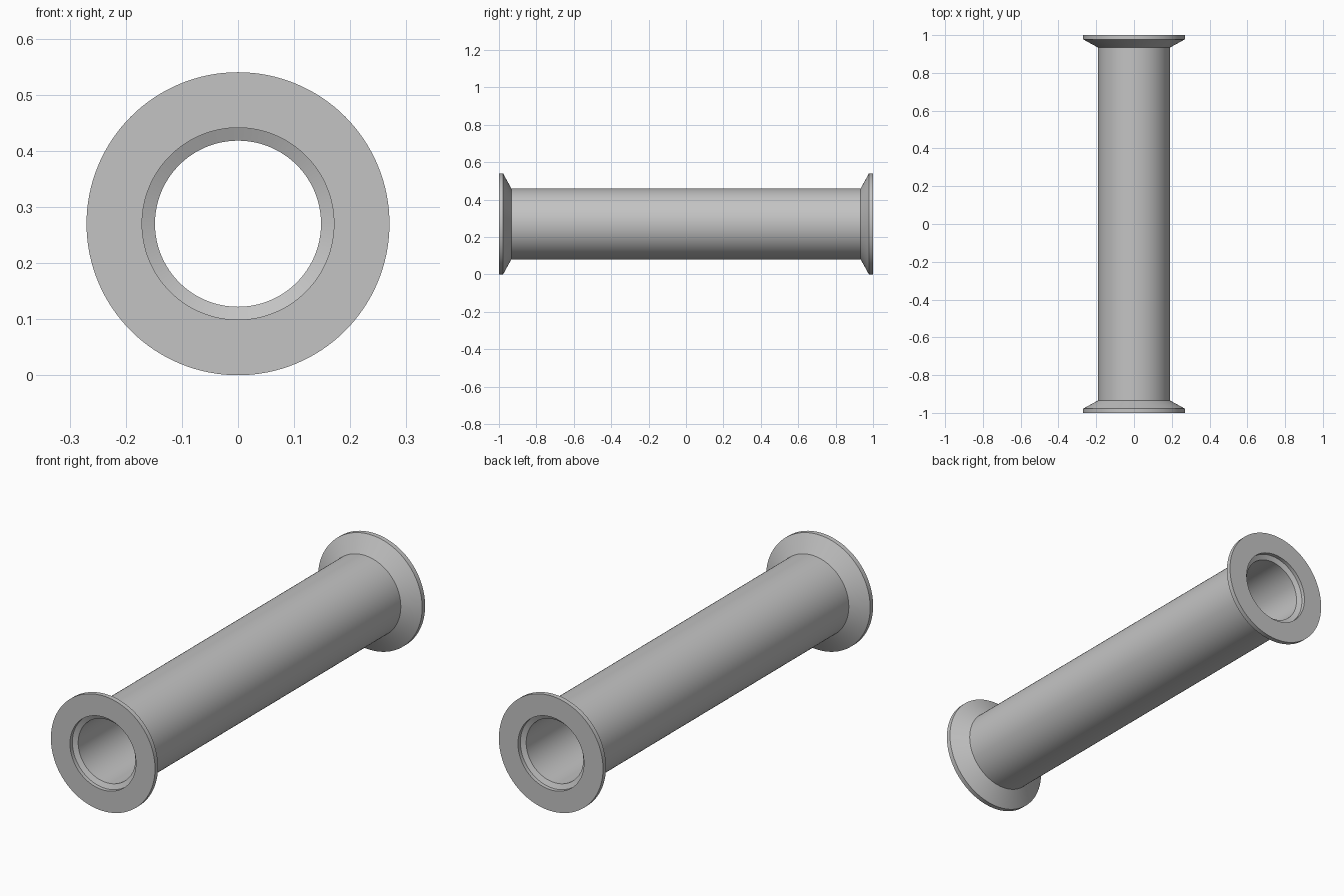
import bpy
import bmesh
import math
from mathutils import Matrix, Vector

cube = bpy.data.objects.get("Cube")
if cube:
    bpy.data.objects.remove(cube, do_unlink=True)

RADIUS = 0.27     # flange radius, also the height of the axis
SEGMENTS = 128

# Plain metal
metal = bpy.data.materials.new("grey_metal")
metal.use_nodes = True
color = (0.55, 0.55, 0.55, 1)
metal.diffuse_color = color
metal.node_tree.nodes["Principled BSDF"].inputs["Base Color"].default_value = color

# Back half of the wall section as (radius, y): bore, seat cone, recess,
# flange face, rim, flange cone, tube
back = [(0.148, 0.972), (0.171, 0.982), (0.171, 1.0), (RADIUS, 1.0),
        (RADIUS, 0.978), (0.19, 0.934)]
section = back + [(r, -y) for r, y in reversed(back)]

# Closed section turned around the y axis
bm = bmesh.new()
rings = []
for i in range(SEGMENTS):
    turn = Matrix.Rotation(math.tau * i / SEGMENTS, 3, 'Y')
    rings.append([bm.verts.new(turn @ Vector((r, y, 0)) + Vector((0, 0, RADIUS)))
                  for r, y in section])
for i, ring in enumerate(rings):
    following = rings[(i + 1) % SEGMENTS]
    for j in range(len(section)):
        k = (j + 1) % len(section)
        bm.faces.new((ring[j], ring[k], following[k], following[j]))
bmesh.ops.recalc_face_normals(bm, faces=bm.faces)

mesh = bpy.data.meshes.new("flanged_tube")
bm.to_mesh(mesh)
bm.free()
mesh.materials.append(metal)
tube = bpy.data.objects.new("flanged_tube", mesh)
bpy.context.collection.objects.link(tube)

# Smooth round surfaces, sharp section corners
bpy.ops.object.select_all(action='DESELECT')
tube.select_set(True)
bpy.context.view_layer.objects.active = tube
bpy.ops.object.shade_smooth_by_angle(angle=math.radians(15))
